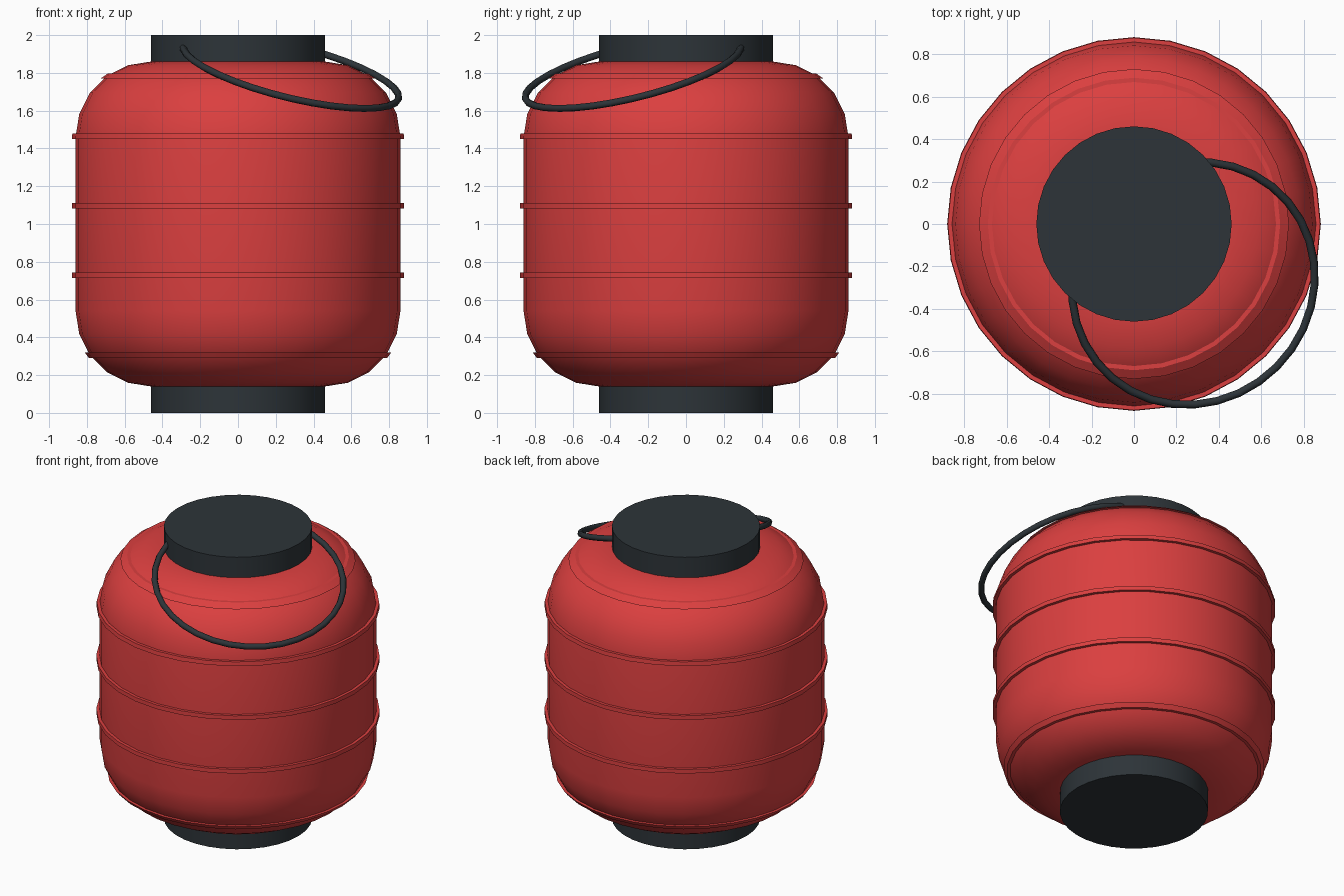
import bpy, bmesh, math
from mathutils import Vector

if "Cube" in bpy.data.objects:
    bpy.data.objects.remove(bpy.data.objects["Cube"])

SEG = 32
CORNER = 0.40      # radius of the rounded shoulders
CAP_R = 0.46


def material(name, rgb):
    m = bpy.data.materials.new(name)
    m.diffuse_color = (*rgb, 1)
    m.use_nodes = True
    m.node_tree.nodes["Principled BSDF"].inputs["Base Color"].default_value = m.diffuse_color
    return m


red = material("lantern red", (0.708, 0.05, 0.05))
dark = material("dark slate", (0.026, 0.034, 0.040))


def finish(name, bm, mat, angle=30):
    bmesh.ops.recalc_face_normals(bm, faces=bm.faces)
    me = bpy.data.meshes.new(name)
    bm.to_mesh(me)
    bm.free()
    ob = bpy.data.objects.new(name, me)
    bpy.context.collection.objects.link(ob)
    me.materials.append(mat)
    bpy.ops.object.select_all(action='DESELECT')
    bpy.context.view_layer.objects.active = ob
    ob.select_set(True)
    bpy.ops.object.shade_smooth_by_angle(angle=math.radians(angle))
    return ob


def skin(bm, rings, close_rings=False, caps=False):
    """Bridge successive rings of points with quads."""
    vs = [[bm.verts.new(p) for p in r] for r in rings]
    n = len(vs[0])
    pairs = list(zip(vs, vs[1:])) + ([(vs[-1], vs[0])] if close_rings else [])
    for a, b in pairs:
        for i in range(n):
            j = (i + 1) % n
            bm.faces.new((a[i], a[j], b[j], b[i]))
    if caps:
        bm.faces.new(vs[0])
        bm.faces.new(vs[-1])


def lathe(name, profile, mat, closed=False, caps=False):
    bm = bmesh.new()
    rings = [[(r * math.cos(math.tau * i / SEG), r * math.sin(math.tau * i / SEG), z)
              for i in range(SEG)] for r, z in profile]
    skin(bm, rings, closed, caps)
    return finish(name, bm, mat)


# Paper body: straight wall with quarter-round shoulders
arc = [(CAP_R + CORNER * math.cos(math.radians(a)), CORNER * math.sin(math.radians(a)))
       for a in range(0, 91, 18)]
body = [(r, 0.54 - h) for r, h in reversed(arc)] + [(r, 1.46 + h) for r, h in arc]
lathe("paper_body", body, red, caps=True)


def body_radius(z):
    for (r0, z0), (r1, z1) in zip(body, body[1:]):
        if z0 <= z <= z1:
            return r0 + (r1 - r0) * (z - z0) / (z1 - z0)


# Thin ribs that follow the body surface
for k, z in enumerate((0.305, 0.728, 1.096, 1.464, 1.783)):
    lo, hi = z - 0.014, z + 0.014
    a, b = body_radius(lo), body_radius(hi)
    lathe(f"rib_{k + 1}", [(a - 0.02, lo), (a + 0.02, lo), (b + 0.02, hi), (b - 0.02, hi)],
          red, closed=True)

# End caps
lathe("bottom_cap", [(CAP_R, 0), (CAP_R, 0.145)], dark, caps=True)
lathe("top_cap", [(CAP_R, 1.858), (CAP_R, 2.0)], dark, caps=True)

# Carrying handle: tilted ring arc whose ends sink into the top cap
R, TUBE, SIDES, STEPS = 0.588, 0.019, 8, 26
tilt = math.radians(19.3)
out = Vector((math.cos(tilt) / math.sqrt(2), -math.cos(tilt) / math.sqrt(2), -math.sin(tilt)))
side = Vector((1, 1, 0)).normalized()
normal = out.cross(side).normalized()
centre = Vector((0.28, -0.28, 1.806))
end = math.radians(139)
rings = []
for s in range(STEPS + 1):
    t = -end + 2 * end * s / STEPS
    radial = out * math.cos(t) + side * math.sin(t)
    rings.append([centre + radial * (R + TUBE * math.cos(math.tau * i / SIDES))
                  + normal * TUBE * math.sin(math.tau * i / SIDES) for i in range(SIDES)])
bm = bmesh.new()
skin(bm, rings, caps=True)
finish("handle", bm, dark, 50)
